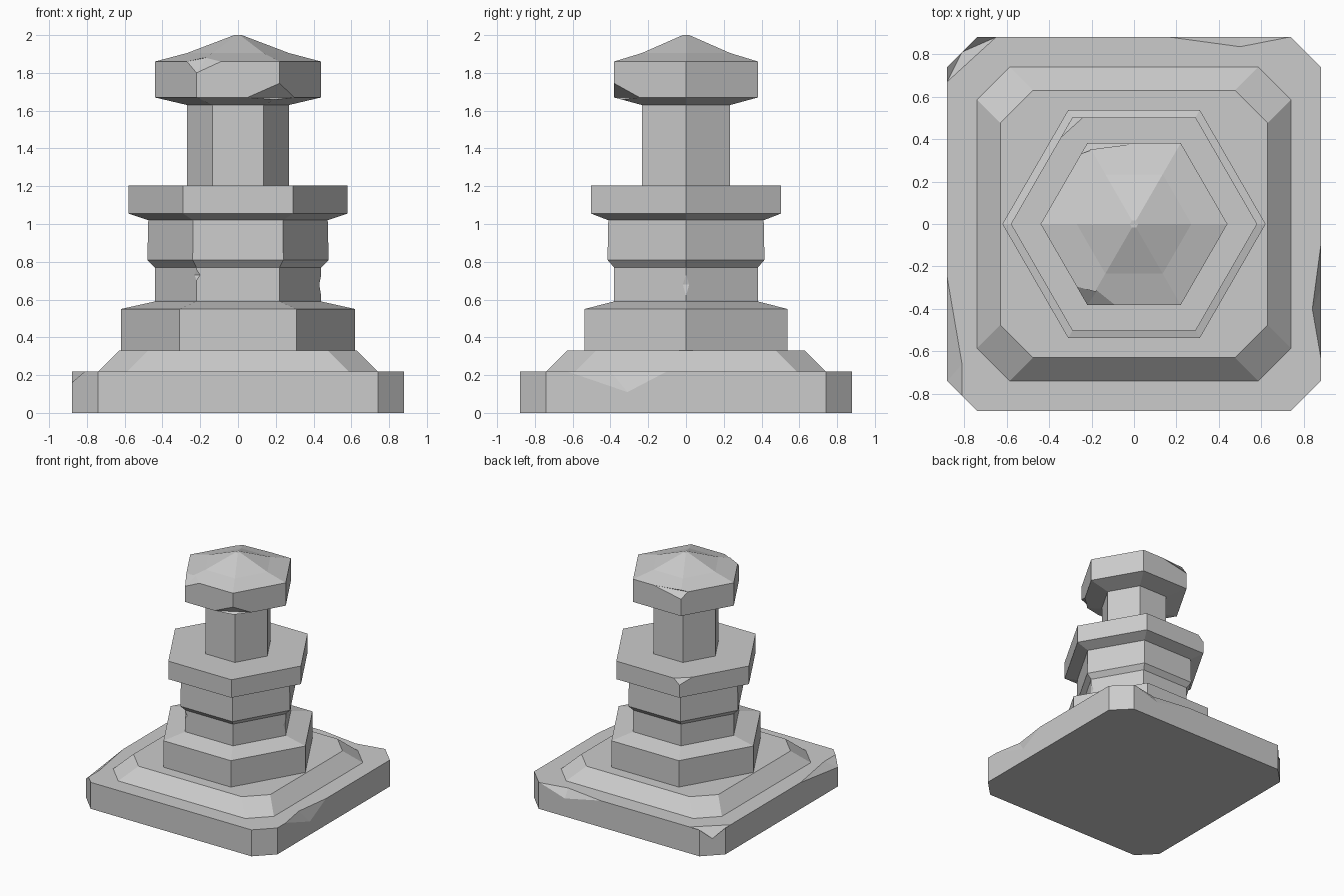
import bpy, bmesh, math

if "Cube" in bpy.data.objects:
    bpy.data.objects.remove(bpy.data.objects["Cube"])


def mesh_object(name, bm):
    bmesh.ops.recalc_face_normals(bm, faces=bm.faces[:])
    me = bpy.data.meshes.new(name)
    bm.to_mesh(me)
    bm.free()
    ob = bpy.data.objects.new(name, me)
    bpy.context.collection.objects.link(ob)
    return ob


def loft(name, rings):
    """Join equal-length vertex rings into a closed flat-faced solid."""
    bm = bmesh.new()
    loops = [[bm.verts.new(p) for p in ring] for ring in rings]
    for a, b in zip(loops, loops[1:]):
        for i in range(len(a)):
            j = (i + 1) % len(a)
            bm.faces.new((a[i], a[j], b[j], b[i]))
    bm.faces.new(loops[0][::-1])
    bm.faces.new(loops[-1])
    return mesh_object(name, bm)


def octagon(h, c, z):
    """Square of half-size h with corners cut back to c."""
    return [(x, y, z) for x, y in ((h, -c), (h, c), (c, h), (-c, h),
                                   (-h, c), (-h, -c), (-c, -h), (c, -h))]


def hexagon(r, z):
    return [(r * math.cos(i * math.pi / 3), r * math.sin(i * math.pi / 3), z)
            for i in range(6)]


def chip(ob, *pts):
    """Knock a small convex chunk out of an edge or corner."""
    bm = bmesh.new()
    for p in pts:
        bm.verts.new(p)
    bmesh.ops.convex_hull(bm, input=bm.verts[:])
    cutter = mesh_object("chip_cutter", bm)
    cutter.hide_render = True
    mod = ob.modifiers.new("chip", 'BOOLEAN')
    mod.operation = 'DIFFERENCE'
    mod.solver = 'EXACT'
    mod.object = cutter
    bpy.context.view_layer.objects.active = ob
    bpy.ops.object.modifier_apply(modifier=mod.name)
    bpy.data.objects.remove(cutter)


# Square stepped plinth with clipped corners
plinth = loft("plinth", [octagon(.88, .74, 0), octagon(.88, .74, .22),
                         octagon(.74, .585, .22), octagon(.63, .475, .33)])

# Six-sided pillar: foot, shaft with collar and ledge
pillar = loft("pillar", [hexagon(r, z) for r, z in (
    (.62, .33), (.62, .55), (.44, .59), (.44, .77), (.48, .81),
    (.475, 1.02), (.58, 1.055), (.58, 1.205), (.27, 1.205), (.27, 1.63),
    (.44, 1.67), (.44, 1.86), (.27, 1.905), (.02, 2.0))])

# Chips around the plinth rim
chip(plinth, (.88, -.63, .22), (.88, -.1, .22), (.88, -.31, .11),
     (.84, -.4, .22), (.98, -.35, .3))
chip(plinth, (.17, .88, .22), (.73, .88, .22), (.5, .88, .15),
     (.5, .835, .22), (.45, .98, .3))
chip(plinth, (-.88, -.25, .22), (-.81, -.81, .22), (-.88, -.74, .16),
     (-.81, -.66, .22), (-.98, -.7, .3))
chip(plinth, (-.88, .67, .22), (-.65, .88, .22), (-.81, .81, .14),
     (-.95, .95, .3))

# Chips on the cap corners
chip(pillar, (-.27, -.295, 1.86), (-.09, -.381, 1.86), (-.22, -.381, 1.80),
     (-.17, -.31, 1.88), (-.27, -.46, 1.89))
chip(pillar, (.05, -.381, 1.67), (.3, -.245, 1.67), (.22, -.381, 1.745),
     (.19, -.33, 1.66), (.25, -.45, 1.64))
chip(pillar, (-.25, .33, 1.86), (.03, .381, 1.86), (-.22, .381, 1.81),
     (-.21, .345, 1.868), (-.26, .45, 1.9))

# Chips on the ledge and shaft edges
chip(pillar, (-.345, .407, 1.205), (-.24, .502, 1.205), (-.29, .502, 1.16),
     (-.34, .59, 1.25))
chip(pillar, (.44, 0, .73), (.44, 0, .62), (.43, -.017, .68),
     (.43, .017, .68), (.5, 0, .68))
chip(pillar, (-.22, -.381, .76), (-.22, -.381, .70), (-.2, -.381, .73),
     (-.23, -.363, .73), (-.25, -.43, .73))
